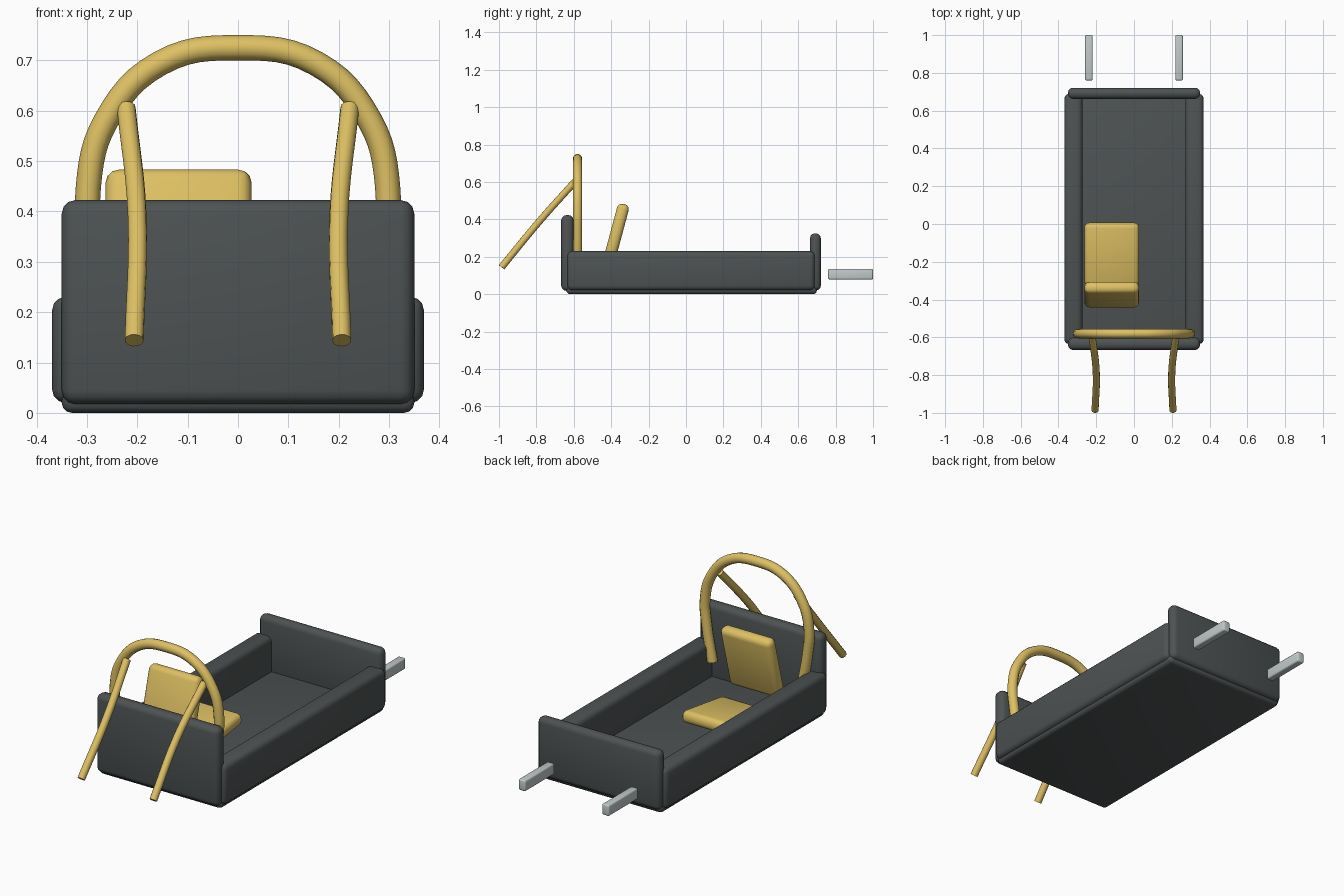
import bpy, math

if "Cube" in bpy.data.objects:
    bpy.data.objects.remove(bpy.data.objects["Cube"])


def material(name, rgb):
    m = bpy.data.materials.new(name)
    m.diffuse_color = (*rgb, 1)
    m.use_nodes = True
    m.node_tree.nodes["Principled BSDF"].inputs["Base Color"].default_value = m.diffuse_color
    return m


DARK = material("dark grey", (0.075, 0.085, 0.087))
YELLOW = material("yellow", (0.73, 0.53, 0.125))
SILVER = material("light grey", (0.54, 0.59, 0.59))


def finish(ob, mat):
    ob.data.materials.clear()
    ob.data.materials.append(mat)
    bpy.ops.object.select_all(action='DESELECT')
    ob.select_set(True)
    bpy.context.view_layer.objects.active = ob
    bpy.ops.object.shade_smooth_by_angle(angle=math.radians(40))
    return ob


def rounded_box(name, center, size, bevel, mat, tilt=0.0):
    """Box with rounded edges, tilted about the x axis."""
    bpy.ops.mesh.primitive_cube_add(size=1)
    ob = bpy.context.object
    ob.name = name
    ob.scale = size
    bpy.ops.object.transform_apply(location=False, rotation=False, scale=True)
    mod = ob.modifiers.new("round", 'BEVEL')
    mod.width = bevel
    mod.segments = 3
    bpy.ops.object.modifier_apply(modifier="round")
    ob.location = center
    ob.rotation_euler.x = math.radians(tilt)
    return finish(ob, mat)


def tube(name, points, radius, mat):
    """Round capped bar following a smooth path."""
    cu = bpy.data.curves.new(name, 'CURVE')
    cu.dimensions = '3D'
    cu.bevel_depth = radius
    cu.bevel_resolution = 4
    cu.use_fill_caps = True
    cu.resolution_u = 6
    sp = cu.splines.new('BEZIER')
    sp.bezier_points.add(len(points) - 1)
    for bp, p in zip(sp.bezier_points, points):
        bp.co = p
        bp.handle_left_type = bp.handle_right_type = 'AUTO'
    ob = bpy.data.objects.new(name, cu)
    bpy.context.collection.objects.link(ob)
    bpy.ops.object.select_all(action='DESELECT')
    ob.select_set(True)
    bpy.context.view_layer.objects.active = ob
    bpy.ops.object.convert(target='MESH')
    return finish(bpy.context.object, mat)


# Open tray body: floor, end walls and side rails
rounded_box("floor", (0, 0.03, 0.025), (0.70, 1.34, 0.05), 0.02, DARK)
rounded_box("front_wall", (0, -0.634, 0.22), (0.70, 0.066, 0.405), 0.027, DARK)
rounded_box("rear_wall", (0, 0.692, 0.172), (0.70, 0.058, 0.306), 0.026, DARK)

# Paired parts: side rails, rear prongs and front struts
for side, s in (("left", -1), ("right", 1)):
    rounded_box(side + "_rail", (s * 0.321, 0.027, 0.125),
                (0.096, 1.325, 0.21), 0.026, DARK)
    rounded_box(side + "_prong", (s * 0.239, 0.88, 0.107),
                (0.04, 0.24, 0.057), 0.008, SILVER)
    tube(side + "_strut", [(s * 0.222, -0.59, 0.606),
                           (s * 0.200, -0.785, 0.388),
                           (s * 0.206, -0.986, 0.144)], 0.0188, YELLOW)

# Roll hoop behind the front wall
half = [(0.255, 0.14), (0.288, 0.32), (0.297, 0.45), (0.262, 0.58), (0.155, 0.694)]
hoop = [(-x, z) for x, z in half] + [(0, 0.725)] + half[::-1]
tube("roll_hoop", [(x, -0.58, z) for x, z in hoop], 0.025, YELLOW)

# Offset seat: cushion and leaning backrest
rounded_box("seat_cushion", (-0.118, -0.16, 0.118), (0.29, 0.335, 0.062), 0.025, YELLOW, 8)
rounded_box("seat_back", (-0.118, -0.374, 0.32), (0.29, 0.064, 0.335), 0.027, YELLOW, -15)
